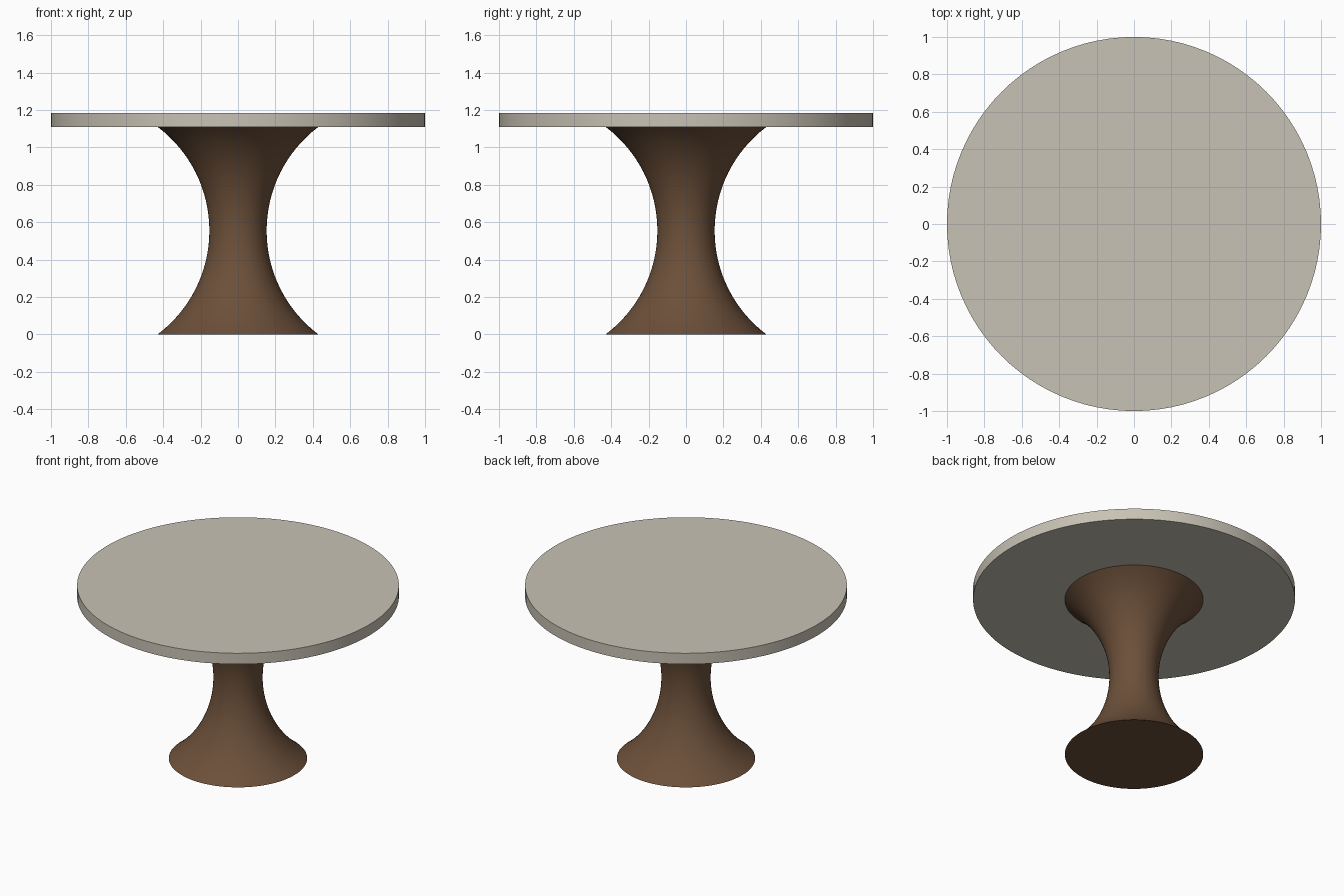
import bpy, bmesh, math

if "Cube" in bpy.data.objects:
    bpy.data.objects.remove(bpy.data.objects["Cube"])

SIDES = 96


def material(name, color):
    m = bpy.data.materials.new(name)
    m.diffuse_color = color
    m.use_nodes = True
    m.node_tree.nodes["Principled BSDF"].inputs["Base Color"].default_value = m.diffuse_color
    return m


def lathe(name, profile, mat):
    """Revolve (radius, z) points around z and cap both ends."""
    bm = bmesh.new()
    rings = [[bm.verts.new((r * math.cos(a), r * math.sin(a), z))
              for a in (2 * math.pi * i / SIDES for i in range(SIDES))]
             for r, z in profile]
    for low, high in zip(rings, rings[1:]):
        for i in range(SIDES):
            j = (i + 1) % SIDES
            bm.faces.new((low[i], low[j], high[j], high[i]))
    bm.faces.new(rings[0][::-1])
    bm.faces.new(rings[-1])
    mesh = bpy.data.meshes.new(name)
    bm.to_mesh(mesh)
    bm.free()
    obj = bpy.data.objects.new(name, mesh)
    bpy.context.collection.objects.link(obj)
    mesh.materials.append(mat)
    bpy.ops.object.select_all(action='DESELECT')
    obj.select_set(True)
    bpy.context.view_layer.objects.active = obj
    bpy.ops.object.shade_smooth_by_angle(angle=math.radians(35))
    return obj


wood = material("brown_wood", (0.15, 0.08, 0.042, 1))
stone = material("pale_stone", (0.58, 0.54, 0.46, 1))

# Pedestal: hourglass whose side is a circular arc
HEIGHT, WAIST, FLARE = 1.11, 0.153, 0.43
half, sag = HEIGHT / 2, FLARE - WAIST
radius = (half ** 2 + sag ** 2) / (2 * sag)
reach = math.asin(half / radius)
steps = 32
profile = []
for k in range(steps + 1):
    t = reach * (2 * k / steps - 1)
    profile.append((WAIST + radius * (1 - math.cos(t)), half + radius * math.sin(t)))
lathe("pedestal", profile, wood)

# Round table top
lathe("table_top", [(1.0, HEIGHT), (1.0, 1.185)], stone)
